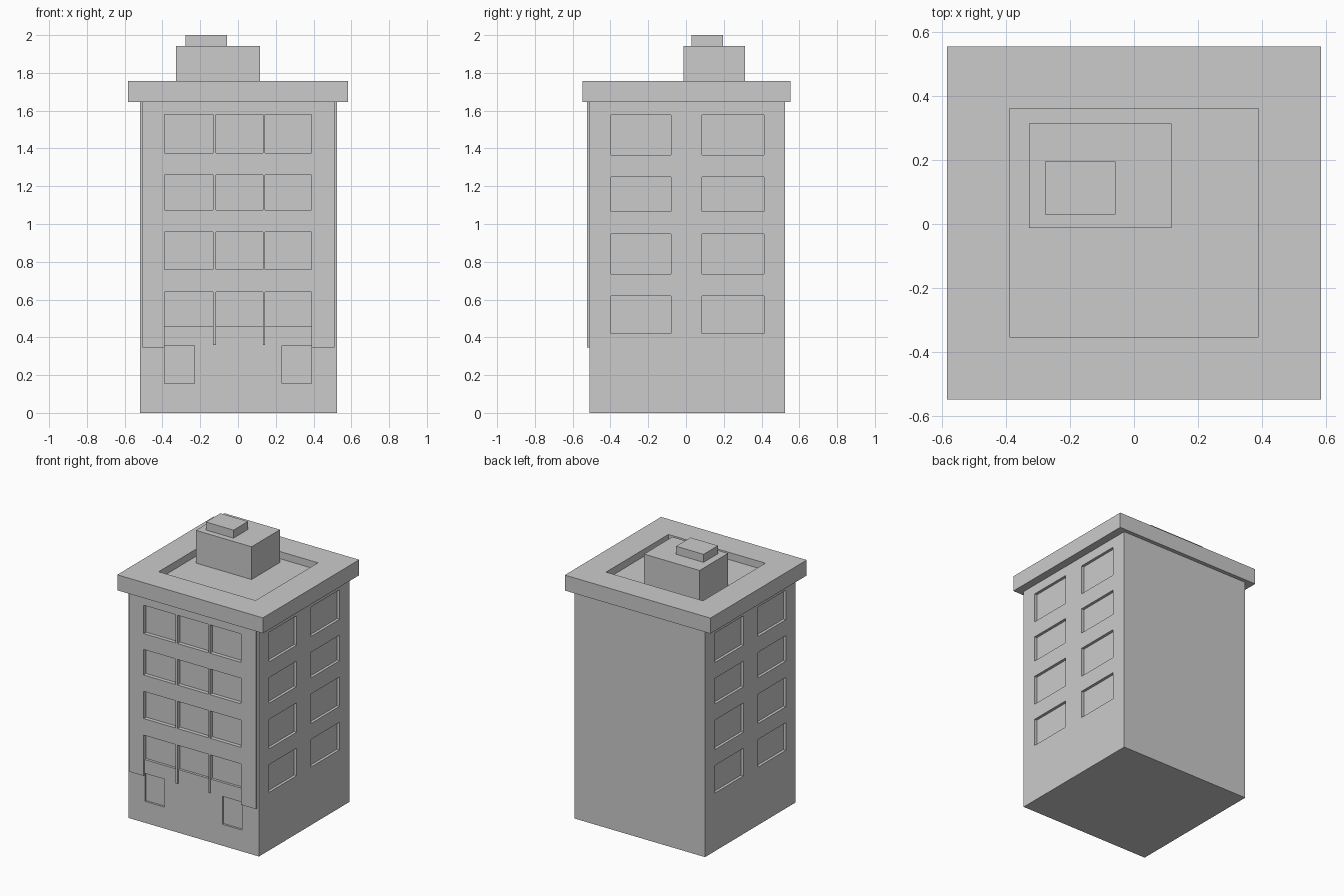
import bpy

if "Cube" in bpy.data.objects:
    bpy.data.objects.remove(bpy.data.objects["Cube"])


def box(name, x0, x1, y0, y1, z0, z1):
    bpy.ops.mesh.primitive_cube_add(size=1, location=((x0 + x1) / 2, (y0 + y1) / 2, (z0 + z1) / 2))
    ob = bpy.context.object
    ob.name = name
    ob.scale = (x1 - x0, y1 - y0, z1 - z0)
    bpy.ops.object.transform_apply(location=True, rotation=True, scale=True)
    return ob


def cut(target, *bounds):
    """Carve a box-shaped recess out of the target."""
    cutter = box("cutter", *bounds)
    mod = target.modifiers.new("recess", 'BOOLEAN')
    mod.operation = 'DIFFERENCE'
    mod.solver = 'EXACT'
    mod.object = cutter
    bpy.context.view_layer.objects.active = target
    bpy.ops.object.modifier_apply(modifier=mod.name)
    bpy.data.objects.remove(cutter, do_unlink=True)


LEFT, RIGHT, FRONT, BACK = -0.52, 0.525, -0.525, 0.525
BASE_FRONT = -0.51
OUT = 0.05

# Main tower body
body = box("building_body", LEFT, RIGHT, FRONT, BACK, 0, 1.65)

# Set back the ground floor and the two front corners
cut(body, -1, 1, -1, BASE_FRONT, -0.1, 0.345)
cut(body, -1, -0.505, -1, BASE_FRONT, 0.2, 1.8)
cut(body, 0.51, 1, -1, BASE_FRONT, 0.2, 1.8)
cut(body, -0.39, 0.39, -1, BASE_FRONT, 0.3, 0.36)

# Front windows, with shallow panels under the lowest row
columns = [(-0.388, -0.132), (-0.117, 0.132), (0.142, 0.39)]
front_rows = [(0.46, 0.64), (0.76, 0.957), (1.075, 1.26), (1.375, 1.58)]
for x0, x1 in columns:
    for z0, z1 in front_rows:
        cut(body, x0, x1, FRONT - OUT, FRONT + 0.028, z0, z1)
    cut(body, x0, x1, FRONT - OUT, FRONT + 0.01, 0.34, 0.46)

# Ground floor openings
for x0, x1 in [(-0.388, -0.23), (0.232, 0.39)]:
    cut(body, x0, x1, FRONT - OUT, BASE_FRONT + 0.014, 0.155, 0.358)

# Side windows on both flanks
side_rows = [(0.42, 0.62), (0.735, 0.948), (1.065, 1.25), (1.365, 1.578)]
for y0, y1 in [(-0.398, -0.08), (0.085, 0.412)]:
    for z0, z1 in side_rows:
        cut(body, RIGHT - 0.02, RIGHT + OUT, y0, y1, z0, z1)
        cut(body, LEFT - OUT, LEFT + 0.02, y0, y1, z0, z1)

# Overhanging roof slab with sunken terrace
roof = box("roof_cornice", -0.583, 0.583, -0.548, 0.553, 1.645, 1.757)
cut(roof, -0.388, 0.388, -0.353, 0.36, 1.705, 1.9)

# Rooftop machine room and its cap
box("rooftop_room", -0.328, 0.117, -0.012, 0.313, 1.70, 1.942)
box("rooftop_vent", -0.277, -0.057, 0.03, 0.195, 1.94, 2.0)
